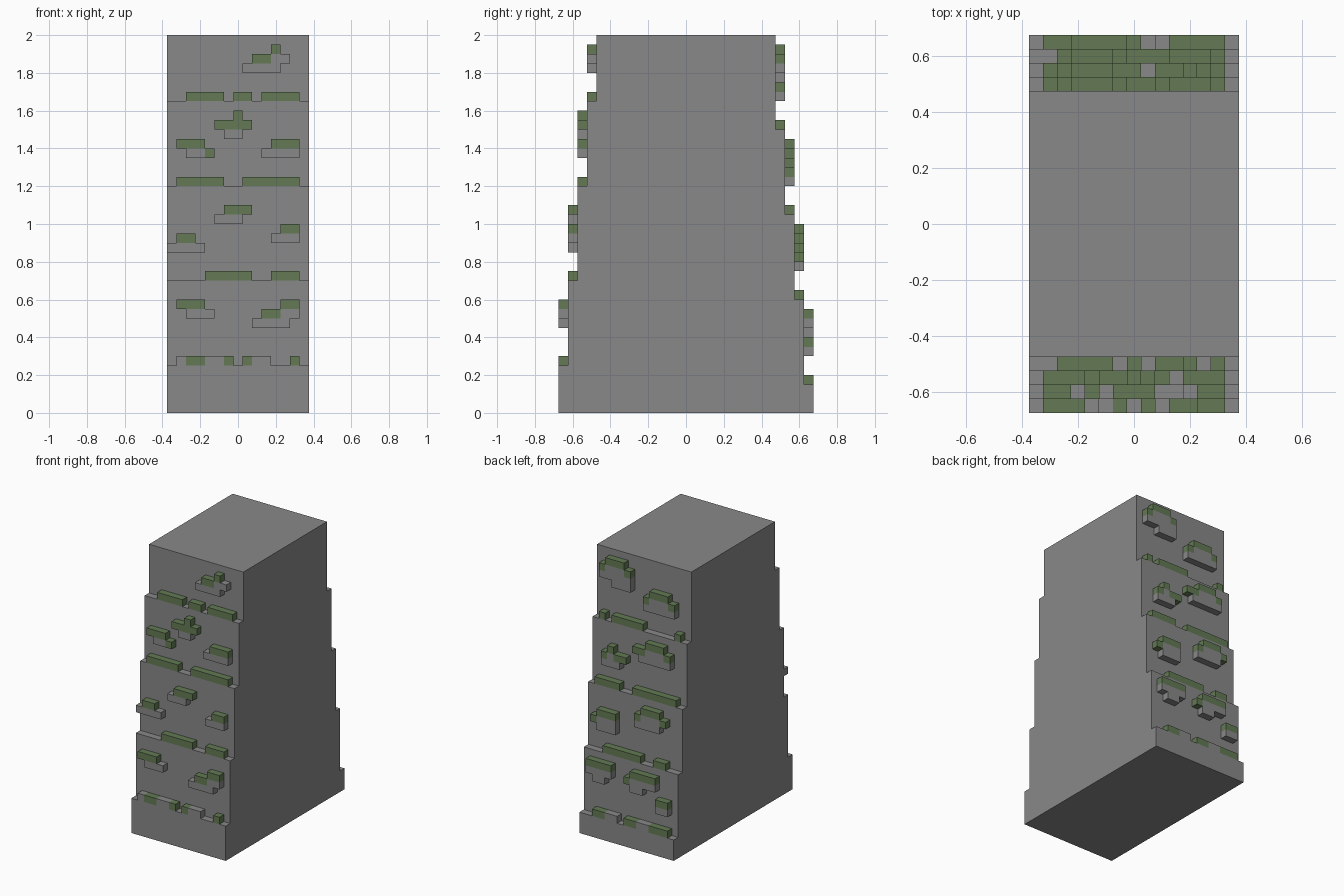
import bpy, bmesh
from mathutils import Vector

cube = bpy.data.objects.get("Cube")
if cube:
    bpy.data.objects.remove(cube, do_unlink=True)

U = 0.05          # block size
HALF = 0.375      # half width of the cliff


def material(name, rgb):
    m = bpy.data.materials.new(name)
    m.use_nodes = True
    m.diffuse_color = (*rgb, 1)
    m.node_tree.nodes["Principled BSDF"].inputs["Base Color"].default_value = (*rgb, 1)
    return m


STONE = material("grey_stone", (0.25, 0.25, 0.25))
MOSS = material("green_moss", (0.125, 0.195, 0.088))


def finish(name, bm, mats):
    me = bpy.data.meshes.new(name)
    bm.to_mesh(me)
    bm.free()
    for m in mats:
        me.materials.append(m)
    ob = bpy.data.objects.new(name, me)
    bpy.context.collection.objects.link(ob)
    return ob


def cliff(front, back):
    """Stepped side profile swept across the width; steps are (depth, top height)."""
    def side(steps, s):
        pts, z = [], 0
        for y, top in steps:
            pts += [(s * y, z), (s * y, top)]
            z = top
        return pts
    profile = side(front, -1) + side(back, 1)[::-1]
    bm = bmesh.new()
    face = bm.faces.new([bm.verts.new((-HALF, y, z)) for y, z in profile])
    swept = bmesh.ops.extrude_face_region(bm, geom=[face])["geom"]
    bmesh.ops.translate(bm, vec=(2 * HALF, 0, 0),
                        verts=[v for v in swept if isinstance(v, bmesh.types.BMVert)])
    bmesh.ops.recalc_face_normals(bm, faces=bm.faces)
    return finish("stepped_cliff", bm, [STONE])


# Exposed block faces: neighbour direction and corner offsets (x, y, z)
SIDES = [((-1, 0), [(0, 0, 0), (0, 0, 1), (0, 1, 1), (0, 1, 0)]),
         ((1, 0), [(1, 0, 0), (1, 1, 0), (1, 1, 1), (1, 0, 1)]),
         ((0, -1), [(0, 0, 0), (0, 1, 0), (1, 1, 0), (1, 0, 0)]),
         ((0, 1), [(0, 0, 1), (1, 0, 1), (1, 1, 1), (0, 1, 1)]),
         (None, [(0, 0, 0), (1, 0, 0), (1, 0, 1), (0, 0, 1)])]


def blocks(name, wall, col, top, rows, s, on_step=False):
    """One-block-deep relief on a wall; m = moss, s = stone, dot = empty.
    s = 1 for the front wall, -1 turns it round to the back wall."""
    cells = {(col + i, top - 1 - j): ch for j, row in enumerate(rows)
             for i, ch in enumerate(row) if ch != "."}
    bm = bmesh.new()
    for (c, r), ch in cells.items():
        for step, corners in SIDES:
            if step and (c + step[0], r + step[1]) in cells:
                continue
            if on_step and step == (0, -1):
                continue
            vs = []
            for x, y, z in corners:
                p = Vector((-HALF + (c + x) * U, -wall - U + y * U, (r + z) * U))
                vs.append(bm.verts.new((s * p.x, s * p.y, p.z)))
            bm.faces.new(vs).material_index = int(ch == "m")
    bmesh.ops.remove_doubles(bm, verts=bm.verts, dist=1e-4)
    bmesh.ops.dissolve_limit(bm, angle_limit=0.01, verts=bm.verts, edges=bm.edges,
                             delimit={'MATERIAL'})
    return finish(name, bm, [STONE, MOSS])


# Main stone body
cliff([(0.675, 0.25), (0.625, 0.7), (0.575, 1.2), (0.525, 1.65), (0.475, 2)],
      [(0.675, 0.15), (0.625, 0.6), (0.575, 1.05), (0.525, 1.5), (0.475, 2)])

WALLS = [0.625, 0.575, 0.525, 0.475]

# Mossy rims along each step: top row and pattern across the width
RIMS = {
    "front": [(6, ".smmssm.mss..m."), (15, "....mmmmm..mmm."),
              (25, ".mmmmm..mmmmmm."), (34, "..mmmm.mm.mmmm.")],
    "back": [(4, "..mmss.mmssmmm."), (13, "...mmmmmm..mm.."),
             (22, ".mmmm..mmmmmmm."), (31, ".m.mmmmm.....m.")],
}

# Rocks jutting from each tier: tier, first column, top row, pattern
ROCKS = {
    "front": [
        (0, 1, 12, ["mmm.", ".sss"]),
        (0, 9, 12, ["...mm", ".mmss", "ssss."]),
        (1, 0, 19, [".mm.", "ssss"]),
        (1, 5, 22, [".mmm", "sss."]),
        (1, 11, 20, [".mm", "sss"]),
        (2, 1, 29, ["mmm.", ".ssm"]),
        (2, 5, 32, ["..m.", "mmmm", ".ss."]),
        (2, 10, 29, [".mmm", "ssss"]),
        (3, 8, 39, ["...m.", ".mmss", "ssss."]),
    ],
    "back": [
        (0, 1, 11, ["mmmm", "ssss", ".ss."]),
        (0, 7, 11, [".mmmm", "mssss", ".ss.."]),
        (0, 12, 8, ["mm", "ss"]),
        (1, 1, 18, [".mmm", "msss", ".sss"]),
        (1, 8, 20, [".mmm.", "msssm", "ssss."]),
        (2, 2, 27, [".m..", "msmm", "sss."]),
        (2, 7, 29, ["..mmm.", "mmsssm", ".sssss"]),
        (3, 1, 39, [".mmm.", "msssm", "sssss", "..sss"]),
        (3, 8, 36, [".mmm.", "msssm", "sssss"]),
    ],
}

for side, s in (("front", 1), ("back", -1)):
    for i, (top, row) in enumerate(RIMS[side]):
        blocks(f"{side}_mossy_rim_{i + 1}", WALLS[i], 0, top, [row], s, True)
    for i, (tier, col, top, rows) in enumerate(ROCKS[side]):
        blocks(f"{side}_rock_{i + 1}", WALLS[tier], col, top, rows, s)
